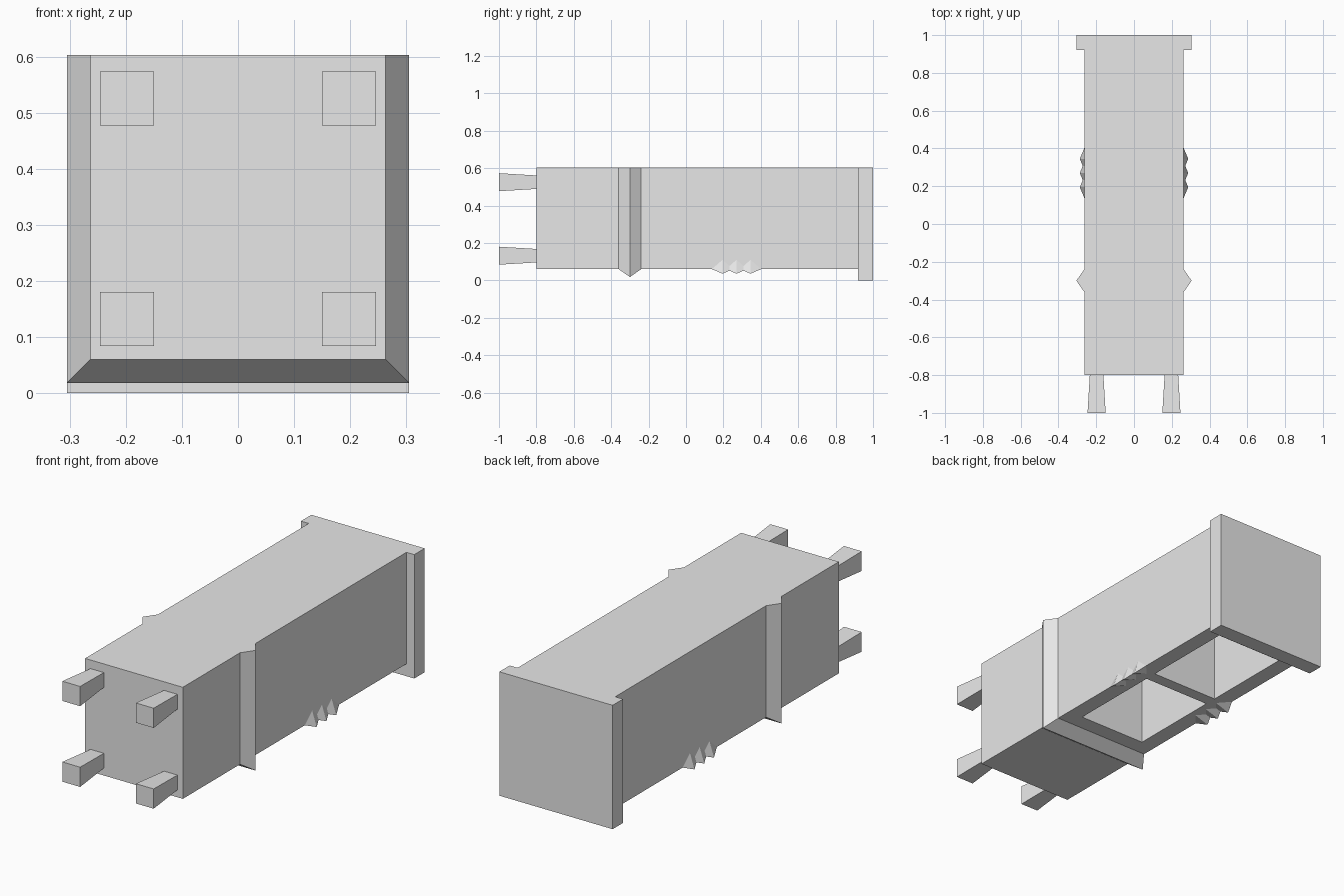
import bpy
import bmesh
from mathutils import Matrix

cube = bpy.data.objects.get("Cube")
if cube:
    bpy.data.objects.remove(cube, do_unlink=True)

grey = bpy.data.materials.new("plain_grey")
grey.use_nodes = True
grey.diffuse_color = (0.8, 0.8, 0.8, 1)
grey.node_tree.nodes["Principled BSDF"].inputs["Base Color"].default_value = (0.8, 0.8, 0.8, 1)

HALF, FRONT, BACK = 0.263, 0.06, 0.603   # cabinet half width, open side, closed side
FOOT, HEAD = -0.8, 0.92                  # cabinet ends along y
FRAME = 0.08


def finish(name, bm):
    bmesh.ops.recalc_face_normals(bm, faces=bm.faces)
    mesh = bpy.data.meshes.new(name)
    bm.to_mesh(mesh)
    bm.free()
    mesh.materials.append(grey)
    obj = bpy.data.objects.new(name, mesh)
    bpy.context.collection.objects.link(obj)
    return obj


def box(name, x, y, z, taper=1.0):
    """Box between limits; taper scales its +y end."""
    bm = bmesh.new()
    bmesh.ops.create_cube(bm, size=1)
    for v in bm.verts:
        if v.co.y > 0:
            v.co.x *= taper
            v.co.z *= taper
    size = [b - a for a, b in (x, y, z)]
    mid = [(a + b) / 2 for a, b in (x, y, z)]
    bm.transform(Matrix.Translation(mid) @ Matrix.Diagonal((*size, 1)))
    return finish(name, bm)


# Cabinet body with two open compartments
body = box("cabinet_body", (-HALF, HALF), (FOOT, HEAD), (FRONT, BACK))
inner = HALF - FRAME
for i, span in enumerate([(-0.16, 0.31), (0.37, 0.84)]):
    cutter = box("compartment_cutter", (-inner, inner), span, (0, BACK - FRAME))
    cutter.hide_render = True
    mod = body.modifiers.new("compartment", "BOOLEAN")
    mod.operation = "DIFFERENCE"
    mod.solver = "EXACT"
    mod.object = cutter
    bpy.context.view_layer.objects.active = body
    bpy.ops.object.modifier_apply(modifier=mod.name)
    bpy.data.objects.remove(cutter, do_unlink=True)

# Overhanging top slab
box("top_slab", (-0.305, 0.305), (HEAD, 1), (0, BACK))

# Tapered legs
for side, x in (("left", 0.198), ("right", -0.198)):
    for place, z in (("front", 0.132), ("back", 0.525)):
        box(f"{place}_{side}_leg", (x - 0.048, x + 0.048), (-1, FOOT),
            (z - 0.048, z + 0.048), taper=0.75)

# Pointed moulding wrapped round three sides
bm = bmesh.new()
rings = []
for y, out in ((-0.36, 0), (-0.3, 0.042), (-0.24, 0)):
    w, z = HALF + out, FRONT - out
    rings.append([bm.verts.new(p) for p in
                  ((-w, y, BACK), (-w, y, z), (w, y, z), (w, y, BACK))])
for a, b in zip(rings, rings[1:]):
    for i in range(3):
        bm.faces.new((a[i], a[i + 1], b[i + 1], b[i]))
for end in (0, 3):
    bm.faces.new([ring[end] for ring in rings])
finish("pointed_moulding", bm)

# Small pointed studs set over the front side edges
for side, s in (("left", 1), ("right", -1)):
    for n in range(3):
        y = 0.195 + n * 0.075
        bm = bmesh.new()
        loop = [bm.verts.new((s * (HALF + dx), y, FRONT + dz)) for dx, dz in
                ((0, 0.05), (0.024, -0.024), (-0.05, 0), (-0.024, 0.024))]
        tips = [bm.verts.new((s * HALF, y + d, FRONT)) for d in (-0.057, 0.057)]
        for tip in tips:
            for i in range(4):
                bm.faces.new((loop[i], loop[(i + 1) % 4], tip))
        finish(f"{side}_stud_{n + 1}", bm)
